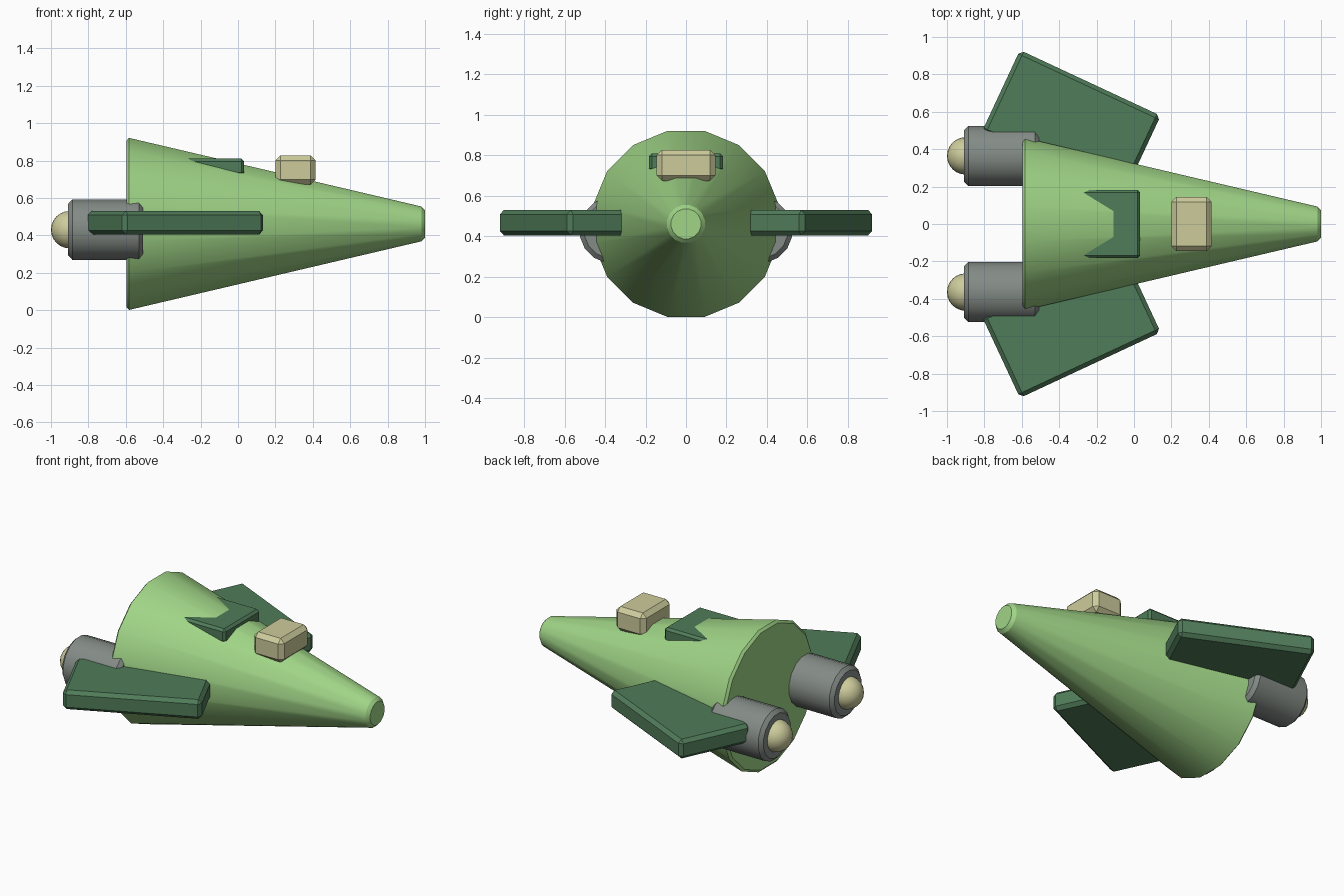
import bpy, bmesh, math
from mathutils import Matrix, Vector

if "Cube" in bpy.data.objects:
    bpy.data.objects.remove(bpy.data.objects["Cube"], do_unlink=True)


def material(name, rgb):
    m = bpy.data.materials.new(name)
    m.use_nodes = True
    m.diffuse_color = (*rgb, 1)
    m.node_tree.nodes["Principled BSDF"].inputs["Base Color"].default_value = (*rgb, 1)
    return m


LIGHT = material("light green", (0.35, 0.66, 0.24))
DARK = material("dark green", (0.08, 0.20, 0.10))
GREY = material("engine grey", (0.23, 0.26, 0.24))
PALE = material("pale yellow", (0.61, 0.60, 0.33))


def finish(bm, name, mat, smooth=False):
    bmesh.ops.recalc_face_normals(bm, faces=bm.faces)
    mesh = bpy.data.meshes.new(name)
    bm.to_mesh(mesh)
    bm.free()
    mesh.materials.append(mat)
    ob = bpy.data.objects.new(name, mesh)
    bpy.context.collection.objects.link(ob)
    if smooth:
        bpy.ops.object.select_all(action="DESELECT")
        ob.select_set(True)
        bpy.context.view_layer.objects.active = ob
        bpy.ops.object.shade_smooth_by_angle(angle=math.radians(30))
    return ob


def lathe_x(name, profile, centre, mat, sides=16):
    """Closed solid around the x axis from (x, radius) pairs."""
    bm = bmesh.new()
    rings = []
    for x, r in profile:
        angles = [(i + 0.5) * math.tau / sides for i in range(sides)]
        rings.append([bm.verts.new(Vector(centre) + Vector((x, r * math.cos(a), r * math.sin(a))))
                      for a in angles])
    for a, b in zip(rings, rings[1:]):
        for i in range(sides):
            j = (i + 1) % sides
            bm.faces.new((a[i], a[j], b[j], b[i]))
    bm.faces.new(rings[0])
    bm.faces.new(rings[-1])
    return finish(bm, name, mat, True)


def block(name, size, centre, mat, bevel, turn=0):
    """Box with chamfered edges, turned about z."""
    bm = bmesh.new()
    bmesh.ops.create_cube(bm, size=1, matrix=Matrix.Diagonal((*size, 1)))
    bmesh.ops.bevel(bm, geom=bm.edges[:], offset=bevel, segments=1, affect="EDGES")
    bm.transform(Matrix.Translation(centre) @ Matrix.Rotation(turn, 4, "Z"))
    return finish(bm, name, mat)


# Tapered hull with chamfered ends
lathe_x("hull", [(-0.597, 0.453), (-0.583, 0.469), (0.98, 0.095), (1.0, 0.075)],
        (0, 0, 0.461), LIGHT)

# Canopy and the fin half sunk into the hull behind it
block("canopy", (0.215, 0.29, 0.155), (0.308, 0, 0.75), PALE, 0.027)
block("top_fin", (0.33, 0.365, 0.09), (-0.132, 0, 0.765), DARK, 0.015)

# Mirrored wings, engines and exhaust domes
for side, s in (("left", 1), ("right", -1)):
    block(side + "_wing", (0.83, 0.48, 0.125), (-0.335, s * 0.537, 0.467), DARK,
          0.022, -s * math.radians(25))
    lathe_x(side + "_engine", [(-0.908, 0.141), (-0.886, 0.164), (-0.53, 0.164), (-0.508, 0.141)],
            (0, s * 0.364, 0.43), GREY)
    bm = bmesh.new()
    bmesh.ops.create_uvsphere(bm, u_segments=24, v_segments=12, radius=0.1,
                              matrix=Matrix.Translation((-0.9, s * 0.364, 0.43)))
    finish(bm, side + "_exhaust", PALE, True)
